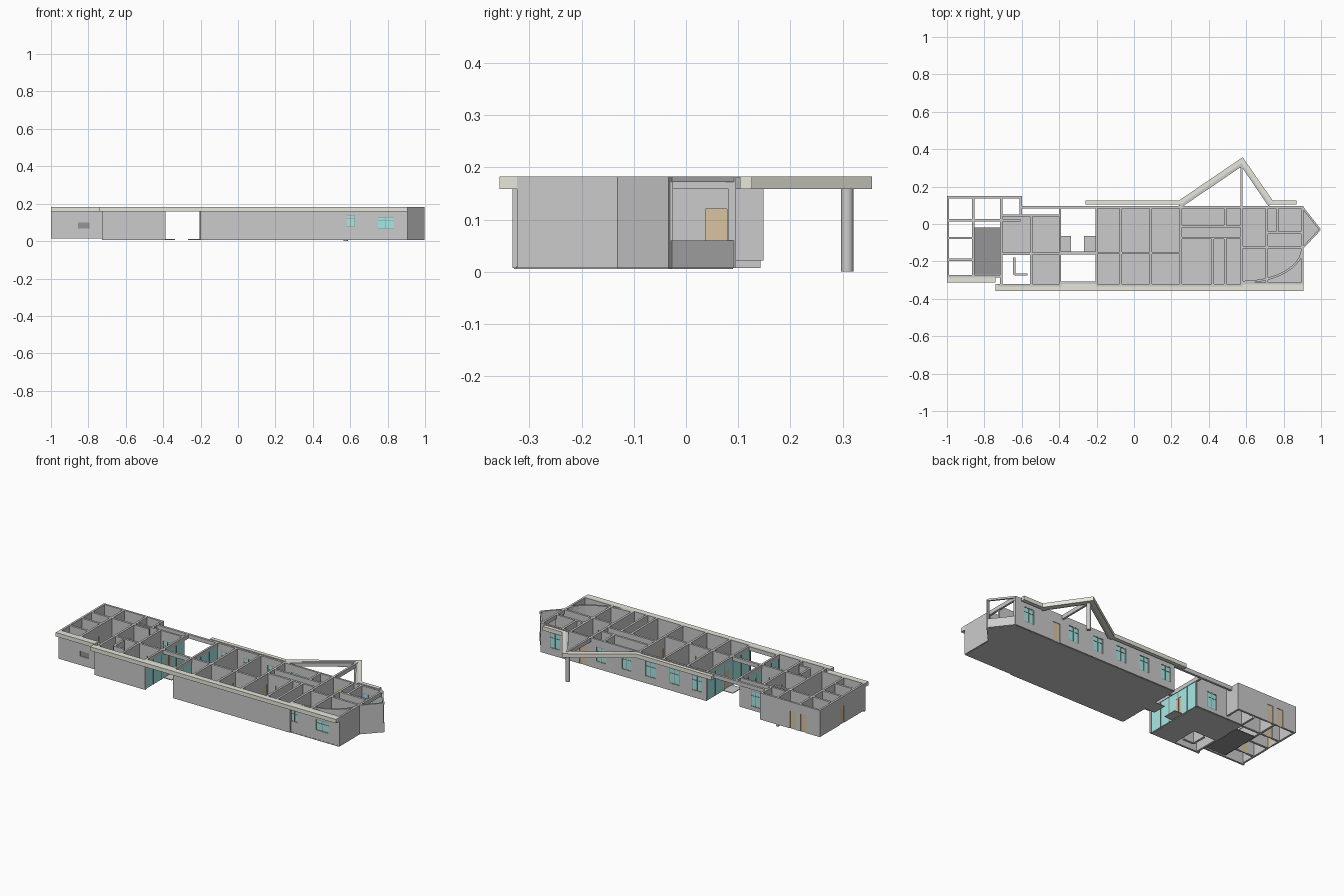
import bpy, bmesh, math
from mathutils import Vector

if "Cube" in bpy.data.objects:
    bpy.data.objects.remove(bpy.data.objects["Cube"])

TOP, BEAM, BASE = 0.183, 0.159, 0.007


def material(name, rgb):
    m = bpy.data.materials.new(name)
    m.diffuse_color = (*rgb, 1)
    m.use_nodes = True
    m.node_tree.nodes["Principled BSDF"].inputs["Base Color"].default_value = m.diffuse_color
    return m


GLASS = material("teal_glass", (0.38, 0.82, 0.80))
WOOD = material("door_wood", (0.70, 0.55, 0.36))
CREAM = material("cream_fascia", (0.80, 0.80, 0.71))
DARK = material("dark_grey", (0.30, 0.30, 0.30))


def finish(name, bm, mat=None):
    bmesh.ops.recalc_face_normals(bm, faces=bm.faces)
    me = bpy.data.meshes.new(name)
    bm.to_mesh(me)
    bm.free()
    ob = bpy.data.objects.new(name, me)
    bpy.context.collection.objects.link(ob)
    if mat:
        me.materials.append(mat)
    return ob


def prism(bm, pts, z0, z1):
    lo = [bm.verts.new((x, y, z0)) for x, y in pts]
    hi = [bm.verts.new((x, y, z1)) for x, y in pts]
    n = len(pts)
    bm.faces.new(lo[::-1])
    bm.faces.new(hi)
    for i in range(n):
        j = (i + 1) % n
        bm.faces.new((lo[i], lo[j], hi[j], hi[i]))


def slab(name, pts, z0, z1, mat=None):
    bm = bmesh.new()
    prism(bm, pts, z0, z1)
    return finish(name, bm, mat)


def rect(x0, x1, y0, y1):
    return [(x0, y0), (x1, y0), (x1, y1), (x0, y1)]


def wall(name, a, b, holes=(), t=0.012, z0=BASE, z1=TOP, mat=None):
    """Straight wall; holes are (centre along main axis, width, z0, z1, kind)."""
    a, b = Vector(a), Vector(b)
    d = (b - a).normalized()
    n = Vector((-d.y, d.x))
    axis = 0 if abs(d.x) > abs(d.y) else 1

    def bar(bm, u0, u1, w0, w1, th):
        p, q, o = a + d * u0, a + d * u1, n * th / 2
        prism(bm, [p - o, q - o, q + o, p + o], w0, w1)

    bm, u = bmesh.new(), 0
    for c, w, h0, h1, kind in sorted(holes, key=lambda h: abs(h[0] - a[axis])):
        s = abs(c - a[axis])
        s0, s1 = s - w / 2, s + w / 2
        bar(bm, u, s0, z0, z1, t)
        if h0 > z0:
            bar(bm, s0, s1, z0, h0, t)
        bar(bm, s0, s1, h1, z1, t)
        u = s1
        # panel filling the opening, with a slim frame for windows
        pane = bmesh.new()
        bar(pane, s0, s1, max(h0, z0), h1, t * 0.5)
        finish(kind + "_panel", pane, {"door": WOOD, "window": GLASS, "vent": DARK}[kind])
        if kind == "window":
            fr, f = bmesh.new(), 0.003
            for k in range(3):
                m = s0 + (s1 - s0) * k / 2
                bar(fr, m - f / 2, m + f / 2, h0, h1, t * 0.8)
            for z in (h0, (h0 + 2 * h1) / 3, h1 - f):
                bar(fr, s0, s1, z, z + f, t * 0.8)
            finish("window_frame", fr, DARK)
    bar(bm, u, (b - a).length, z0, z1, t)
    return finish(name, bm, mat)


def band(name, pts, width, z0, z1, mat=None):
    """Mitred strip following a plan path."""
    pts = [Vector(p) for p in pts]
    left, right = [], []
    for i, p in enumerate(pts):
        d0 = (p - pts[max(i - 1, 0)]).normalized()
        d1 = (pts[min(i + 1, len(pts) - 1)] - p).normalized()
        d = (d0 + d1).normalized()
        n = Vector((-d.y, d.x))
        k = width / 2 / max(0.3, d.dot(d1 if d1.length else d0))
        left.append(p + n * k)
        right.append(p - n * k)
    bm = bmesh.new()
    for i in range(len(pts) - 1):
        prism(bm, [right[i], right[i + 1], left[i + 1], left[i]], z0, z1)
    return finish(name, bm, mat)


# floor slabs
slab("main_floor", [(-0.2, -0.325), (0.9, -0.325), (0.9, -0.13), (0.992, -0.03),
                    (0.9, 0.09), (-0.2, 0.09)], 0.005, 0.011)
slab("west_floor", [(-0.55, -0.33), (-0.395, -0.33), (-0.395, 0.045), (-0.71, 0.045),
                    (-0.71, -0.165), (-0.55, -0.165)], 0.005, 0.011)
slab("service_floor", rect(-0.86, -0.715, -0.27, -0.02), 0.018, 0.023, DARK)
slab("service_platform", rect(-0.78, -0.72, -0.27, -0.095), 0.023, 0.03, DARK)
for x0, x1 in ((-0.39, -0.338), (-0.268, -0.2)):
    slab("passage_step", rect(x0, x1, -0.15, -0.065), 0.007, 0.011)

# main outer walls
wall("front_wall_west", (-0.727, -0.327), (-0.388, -0.327))
wall("front_wall_east", (-0.2, -0.327), (0.58, -0.327))
wall("front_wall_office", (0.58, -0.318), (0.905, -0.318),
     [(0.603, 0.045, 0.075, 0.14, "window"), (0.79, 0.085, 0.065, 0.13, "window")])
wall("back_wall", (-0.2, 0.09), (0.905, 0.09),
     [(x, 0.065, 0.05, 0.14, "window") for x in (-0.14, 0.01, 0.17, 0.33, 0.5, 0.81)]
     + [(0.62, 0.05, BASE, 0.122, "door")])
wall("east_wall", (0.9, -0.324), (0.9, -0.12))
wall("prow_wall", (0.9, -0.13), (0.994, -0.03), t=0.01)
wall("prow_sill", (0.994, -0.03), (0.9, 0.09), t=0.01, z1=0.06)
wall("prow_header", (0.994, -0.03), (0.9, 0.09), t=0.01, z0=0.172)
wall("prow_beam", (0.9, -0.12), (0.9, 0.09), z0=BEAM)
for x, y in ((0.99, -0.03), (0.9, 0.086)):
    slab("prow_post", rect(x - 0.005, x + 0.005, y - 0.005, y + 0.005), BASE, TOP)

# left block outer walls
L = 0.022
wall("block_back_wall", (-1, 0.143), (-0.6, 0.143),
     [(-0.89, 0.04, L, 0.127, "door"), (-0.82, 0.04, L, 0.127, "door")], z0=L)
wall("block_left_wall", (-0.994, 0.149), (-0.994, -0.285),
     [(-0.06, 0.045, L, 0.127, "door")], z0=L)
wall("block_front_wall", (-1, -0.28), (-0.715, -0.28),
     [(-0.825, 0.06, 0.068, 0.1, "vent")], z0=0.014)
wall("block_right_wall", (-0.606, 0.149), (-0.606, 0.045), z0=L)
wall("entry_wall", (-0.71, 0.045), (-0.395, 0.045),
     [(-0.5, 0.06, 0.03, 0.125, "window")])

# interior walls: start, end, holes
D = lambda c: [(c, 0.042, BASE, 0.12, "door")]
interior = [
    ((-0.71, 0.143), (-0.71, -0.327), D(-0.05)),
    ((-0.86, 0.143), (-0.86, -0.28), D(-0.13)),
    ((-0.994, 0.02), (-0.606, 0.02), D(-0.92)),
    ((-0.994, -0.075), (-0.86, -0.075), ()),
    ((-0.994, -0.19), (-0.86, -0.19), D(-0.92)),
    ((-0.71, -0.16), (-0.395, -0.16), D(-0.47)),
    ((-0.55, 0.045), (-0.55, -0.327), D(-0.1)),
    ((-0.64, -0.18), (-0.64, -0.27), ()),
    ((-0.64, -0.27), (-0.57, -0.27), ()),
    ((-0.2, -0.155), (0.25, -0.155), D(0.02)),
    ((-0.07, 0.09), (-0.07, -0.327), ()),
    ((0.09, 0.09), (0.09, -0.327), D(-0.2)),
    ((0.25, 0.09), (0.25, -0.327), D(-0.11)),
    ((0.25, -0.012), (0.575, -0.012), D(0.35)),
    ((0.25, -0.075), (0.575, -0.075), D(0.33)),
    ((0.42, -0.075), (0.42, -0.327), ()),
    ((0.487, 0.09), (0.487, -0.012), ()),
    ((0.487, -0.075), (0.487, -0.327), ()),
    ((0.575, 0.09), (0.575, -0.327), D(-0.04)),
    ((0.575, -0.125), (0.9, -0.125), D(0.65)),
    ((0.71, 0.09), (0.71, -0.318), D(0.0)),
    ((0.765, 0.09), (0.765, -0.045), D(0.058)),
    ((0.71, -0.047), (0.9, -0.047), ()),
]
for a, b, holes in interior:
    low = L if min(a[0], b[0]) < -0.8 else BASE
    wall("interior_wall", a, b, holes, t=0.013, z0=low)

# curved partition in the corner office
band("curved_partition", [(0.58 + 0.32 * math.sin(t), -0.13 - 0.18 * math.cos(t))
     for t in [math.radians(90) * i / 10 for i in range(11)]], 0.012, BASE, TOP)

# glazed sides of the passage, with doors and mullions
for x, y1 in ((-0.395, 0.045), (-0.2, 0.09)):
    wall("passage_glass", (x, -0.32), (x, y1), D(-0.1), t=0.006, z1=BEAM, mat=GLASS)
    wall("passage_glass_beam", (x, -0.327), (x, 0.09), z0=BEAM)
    for i in range(6):
        y = -0.32 + (y1 + 0.32) * i / 5
        slab("mullion", rect(x - 0.005, x + 0.005, y - 0.003, y + 0.003), BASE, BEAM, DARK)

# roof beams over the passage and entry
for x0, y in ((-0.6, 0.09), (-0.395, -0.155), (-0.395, -0.315)):
    wall("passage_beam", (x0, y), (-0.2, y), t=0.014, z0=BEAM)

# cream roof fascias and the pointed canopy
slab("front_fascia", rect(-0.74, 0.905, -0.357, -0.322), BEAM, TOP, CREAM)
slab("front_fascia_west", rect(-1, -0.74, -0.313, -0.275), BEAM, TOP, CREAM)
band("canopy_fascia", [(-0.26, 0.115), (0.245, 0.115), (0.578, 0.341), (0.735, 0.115),
                       (0.87, 0.115)], 0.023, BEAM, TOP, CREAM)
band("canopy_beam", [(0.24, 0.09), (0.577, 0.318), (0.725, 0.1)], 0.016, BEAM, 0.181)
wall("canopy_tie", (0.575, 0.09), (0.575, 0.315), z0=BEAM)

# round canopy column
bpy.ops.mesh.primitive_cylinder_add(vertices=24, radius=0.012, depth=BEAM,
                                    location=(0.575, 0.309, BEAM / 2))
col = bpy.context.object
col.name = "canopy_column"
bpy.ops.object.shade_smooth_by_angle()
